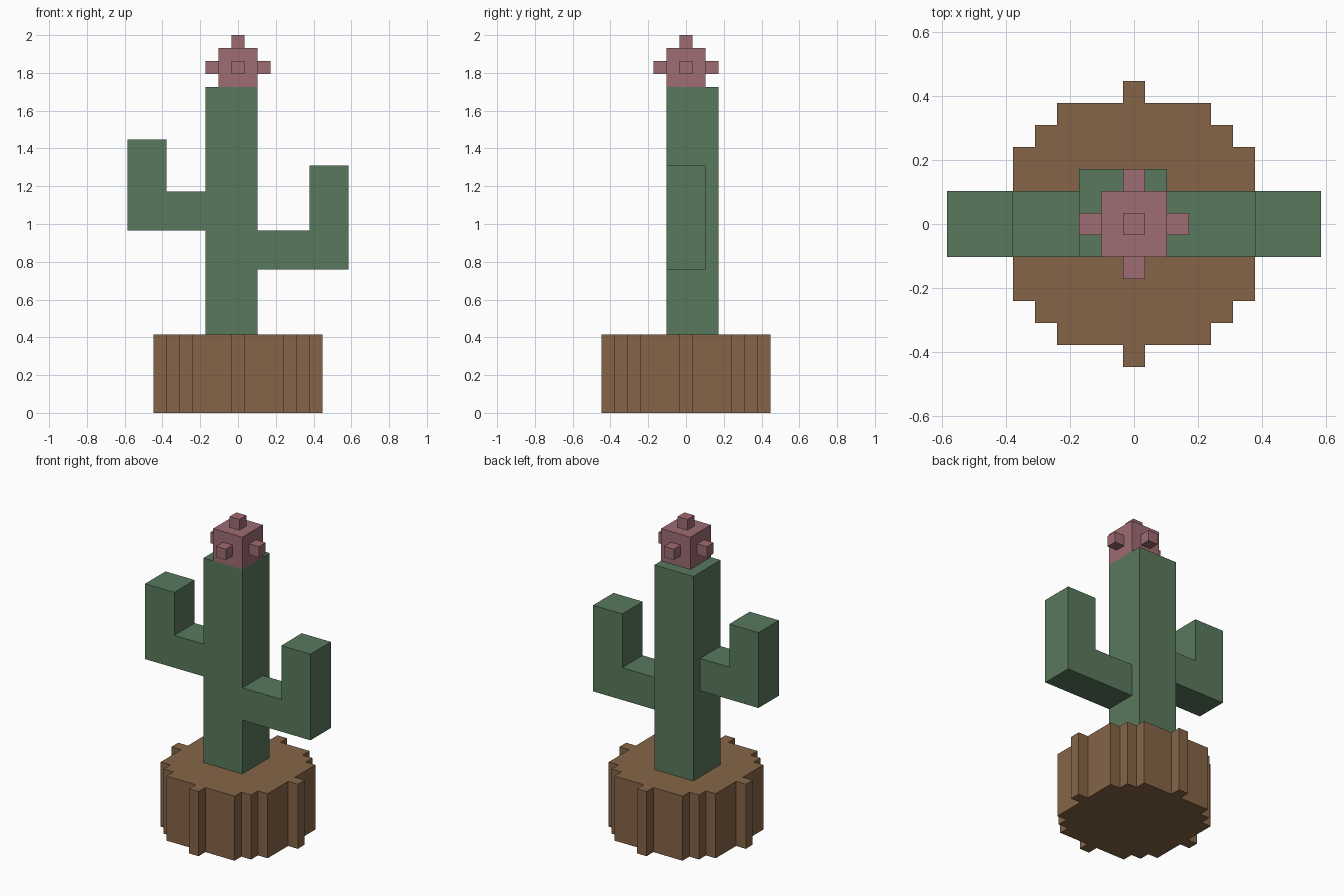
import bpy, bmesh
from mathutils import Vector

if "Cube" in bpy.data.objects:
    bpy.data.objects.remove(bpy.data.objects["Cube"])

U = 2 / 29  # one block of the model's grid


def material(name, rgb):
    m = bpy.data.materials.new(name)
    m.diffuse_color = (*rgb, 1)
    m.use_nodes = True
    m.node_tree.nodes["Principled BSDF"].inputs["Base Color"].default_value = m.diffuse_color
    return m


GREEN = material("green", (0.10, 0.19, 0.11))
BROWN = material("brown", (0.24, 0.13, 0.065))
PINK = material("pink", (0.34, 0.15, 0.17))


def prism(name, points, direction, mat):
    """Extrude a flat outline (in grid blocks) along a direction."""
    bm = bmesh.new()
    face = bm.faces.new([bm.verts.new(Vector(p) * U) for p in points])
    out = bmesh.ops.extrude_face_region(bm, geom=[face], use_keep_orig=True)
    top = [g for g in out["geom"] if isinstance(g, bmesh.types.BMVert)]
    bmesh.ops.translate(bm, verts=top, vec=Vector(direction) * U)
    bmesh.ops.recalc_face_normals(bm, faces=bm.faces)
    mesh = bpy.data.meshes.new(name)
    bm.to_mesh(mesh)
    bm.free()
    mesh.materials.append(mat)
    obj = bpy.data.objects.new(name, mesh)
    bpy.context.collection.objects.link(obj)
    return obj


def box(name, lo, hi, mat):
    (x0, y0, z0), (x1, y1, z1) = lo, hi
    base = [(x0, y0, z0), (x1, y0, z0), (x1, y1, z0), (x0, y1, z0)]
    return prism(name, base, (0, 0, z1 - z0), mat)


# Pot: a stepped quarter outline turned four times
quarter = [(6.5, -.5), (6.5, .5), (5.5, .5), (5.5, 3.5), (4.5, 3.5),
           (4.5, 4.5), (3.5, 4.5), (3.5, 5.5), (.5, 5.5)]
outline = []
for _ in range(4):
    outline += [(x, y, 0) for x, y in quarter]
    quarter = [(-y, x) for x, y in quarter]
prism("pot", outline, (0, 0, 6), BROWN)

# Trunk
box("trunk", (-2.5, -1.5, 6), (1.5, 2.5, 25), GREEN)


# Arms: L-shaped outlines that reach out and turn up
def arm(name, side, inner, bottom, top):
    shape = [(inner, bottom), (8.5, bottom), (8.5, top),
             (5.5, top), (5.5, bottom + 3), (inner, bottom + 3)]
    prism(name, [(side * x, -1.5, z) for x, z in shape], (0, 3, 0), GREEN)


arm("left_arm", -1, 2.5, 14, 21)
arm("right_arm", 1, 1.5, 11, 19)

# Flower with a small bud on each open side
box("flower", (-1.5, -1.5, 25), (1.5, 1.5, 28), PINK)
buds = {"left": (-2, 0, 26.5), "right": (2, 0, 26.5), "front": (0, -2, 26.5),
        "back": (0, 2, 26.5), "top": (0, 0, 28.5)}
for side, c in buds.items():
    box(side + "_bud", [v - .5 for v in c], [v + .5 for v in c], PINK)
